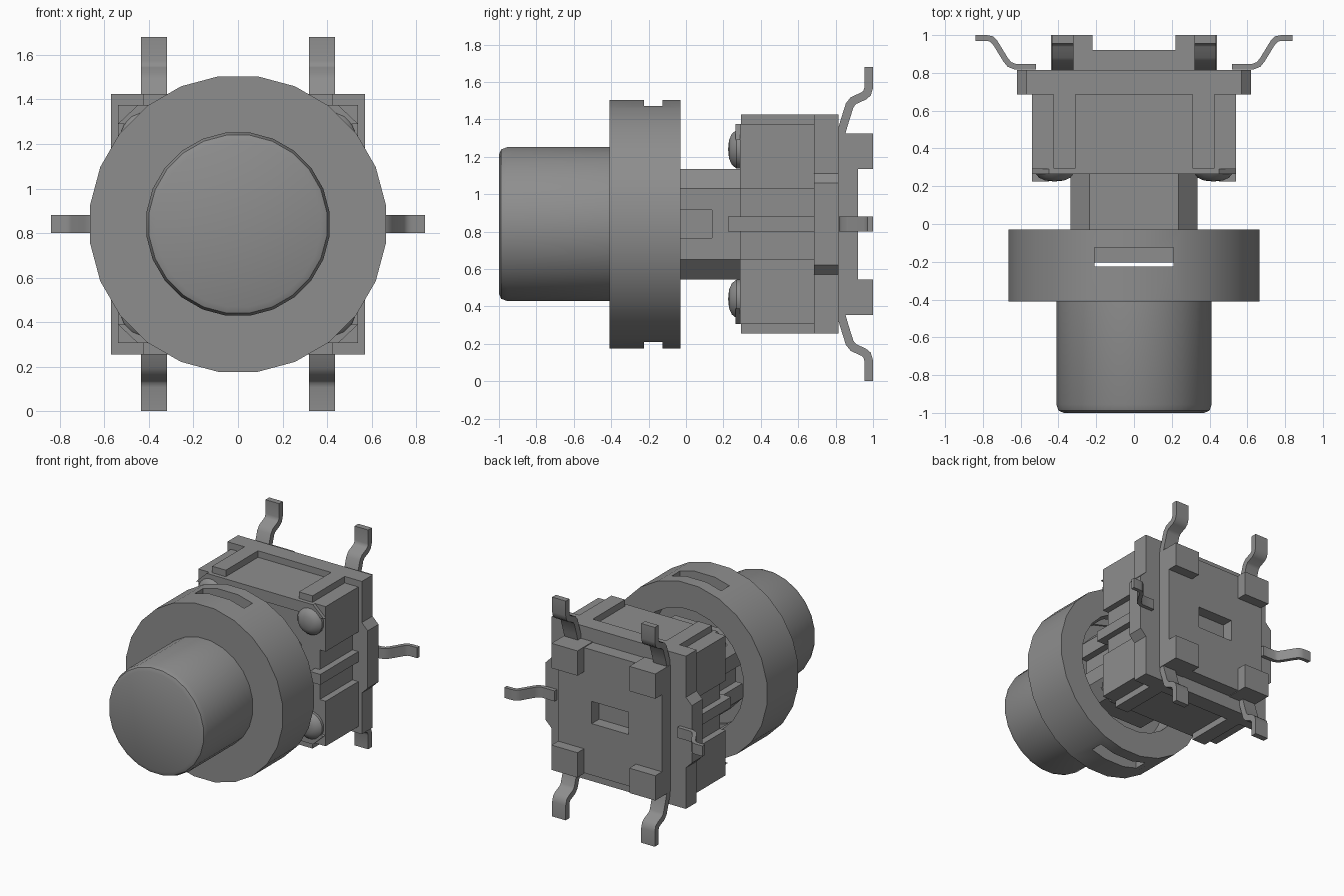
import bpy, bmesh, math
from mathutils import Vector

old = bpy.data.objects.get("Cube")
if old:
    bpy.data.objects.remove(old, do_unlink=True)

ZC = 0.84  # height of the button axis

grey = bpy.data.materials.new("plain_grey")
grey.use_nodes = True
grey.diffuse_color = (0.27, 0.27, 0.27, 1)
grey.node_tree.nodes["Principled BSDF"].inputs["Base Color"].default_value = (0.27, 0.27, 0.27, 1)


def finish(name, bm, smooth=False):
    bmesh.ops.recalc_face_normals(bm, faces=bm.faces)
    me = bpy.data.meshes.new(name)
    bm.to_mesh(me)
    bm.free()
    me.materials.append(grey)
    ob = bpy.data.objects.new(name, me)
    bpy.context.collection.objects.link(ob)
    if smooth:
        bpy.ops.object.select_all(action='DESELECT')
        ob.select_set(True)
        bpy.context.view_layer.objects.active = ob
        bpy.ops.object.shade_smooth_by_angle(angle=math.radians(35))
    return ob


def prism(name, pts, axis, a, b, smooth=False):
    """Extrude a 2D outline along an axis from a to b (the other axes stay in x, y, z order)."""
    bm = bmesh.new()
    rings = []
    for t in (a, b):
        ring = []
        for p in pts:
            co = list(p)
            co.insert(axis, t)
            ring.append(bm.verts.new(co))
        rings.append(ring)
        bm.faces.new(ring)
    for i in range(len(pts)):
        j = (i + 1) % len(pts)
        bm.faces.new((rings[0][i], rings[0][j], rings[1][j], rings[1][i]))
    return finish(name, bm, smooth)


def box(name, x0, x1, y0, y1, z0, z1):
    return prism(name, [(x0, y0), (x1, y0), (x1, y1), (x0, y1)], 2, z0, z1)


def lathe(name, profile, cx=0, cz=ZC, n=24):
    """Spin (radius, y) points around an axis along y."""
    bm = bmesh.new()
    rings = []
    for r, y in profile:
        if r == 0:
            rings.append([bm.verts.new((cx, y, cz))] * n)
            continue
        angles = [2 * math.pi * (i + 0.5) / n for i in range(n)]
        rings.append([bm.verts.new((cx + r * math.cos(a), y, cz + r * math.sin(a))) for a in angles])
    for p, q in zip(rings, rings[1:]):
        for i in range(n):
            j = (i + 1) % n
            bm.faces.new(list(dict.fromkeys((p[i], p[j], q[j], q[i]))))
    return finish(name, bm, True)


def strip(path, t):
    """Outline of a bent strip of thickness t along a 2D path."""
    p = [Vector(c) for c in path]
    left, right = [], []
    for i, c in enumerate(p):
        d1 = (c - p[i - 1]).normalized() if i else (p[1] - p[0]).normalized()
        d2 = (p[i + 1] - c).normalized() if i < len(p) - 1 else d1
        d = (d1 + d2).normalized()
        n = Vector((-d.y, d.x)) * (t / 2 / d.dot(d1))
        left.append(c + n)
        right.append(c - n)
    return [tuple(v) for v in left + right[::-1]]


def cut(target, cutter):
    cutter.hide_render = True
    cutter.display_type = 'WIRE'
    mod = target.modifiers.new("cut", 'BOOLEAN')
    mod.operation = 'DIFFERENCE'
    mod.solver = 'EXACT'
    mod.object = cutter
    bpy.context.view_layer.objects.active = target
    bpy.ops.object.modifier_apply(modifier=mod.name)
    bpy.data.objects.remove(cutter, do_unlink=True)


# Button cap with hollow collar, slotted above and below
cap = lathe("button_cap", [(0, -1), (0.375, -1), (0.403, -0.988), (0.415, -0.955), (0.415, -0.41),
                           (0.67, -0.41), (0.67, -0.03), (0.47, -0.03), (0.47, -0.24), (0, -0.24)])
cut(cap, box("slot_cutter", -0.21, 0.21, -0.225, -0.125, -0.2, 2))

# Octagonal plunger stem with a groove in each side
octagon = [(sx * x, ZC + sz * z) for sx, sz, x, z in
           [(1, 1, 0.335, 0.19), (1, 1, 0.235, 0.295), (-1, 1, 0.235, 0.295), (-1, 1, 0.335, 0.19),
            (-1, -1, 0.335, 0.19), (-1, -1, 0.235, 0.295), (1, -1, 0.235, 0.295), (1, -1, 0.335, 0.19)]]
stem = prism("plunger_stem", octagon, 1, -0.205, 0.32)
for s in (-1, 1):
    x0, x1 = sorted((s * 0.28, s * 0.4))
    cut(stem, box("groove_cutter", x0, x1, -0.3, 0.14, ZC - 0.075, ZC + 0.075))

# Housing with a recess in each side
housing = box("housing", -0.54, 0.54, 0.29, 0.69, ZC - 0.535, ZC + 0.535)
for s in (-1, 1):
    x0, x1 = sorted((s * 0.49, s * 0.7))
    cut(housing, box("recess_cutter", x0, x1, 0.2, 0.685, ZC - 0.19, ZC + 0.19))

# Base flange and back plate with a window
box("base_flange", -0.57, 0.57, 0.685, 0.815, ZC - 0.585, ZC + 0.585)
plate = box("back_plate", -0.44, 0.44, 0.81, 0.92, ZC - 0.48, ZC + 0.48)
cut(plate, box("window_cutter", -0.155, 0.155, 0.83, 1.1, ZC - 0.085, ZC + 0.085))

lead_path = [(0.825, 0.47), (0.845, 0.54), (0.875, 0.635), (0.895, 0.66), (0.95, 0.685),
             (0.968, 0.70), (0.977, 0.73), (0.977, 0.84)]
side_path = [(0.52, 0.833), (0.63, 0.833), (0.66, 0.845), (0.68, 0.87), (0.735, 0.96),
             (0.755, 0.98), (0.78, 0.985), (0.84, 0.985)]

for s, side in ((-1, "right"), (1, "left")):
    # Side rib, chamfered side bump and side terminal
    x0, x1 = sorted((s * 0.45, s * 0.54))
    box(side + "_rib", x0, x1, 0.225, 0.69, ZC - 0.04, ZC + 0.04)
    bump = [(s * 0.55, ZC - 0.27), (s * 0.57, ZC - 0.27), (s * 0.62, ZC - 0.22),
            (s * 0.62, ZC + 0.22), (s * 0.57, ZC + 0.27), (s * 0.55, ZC + 0.27)]
    prism(side + "_bump", bump, 1, 0.685, 0.815)
    outline = [(s * x, y) for x, y in strip(side_path, 0.03)]
    prism(side + "_terminal", outline, 2, ZC - 0.04, ZC + 0.04, True)

    for v, end in ((-1, "lower"), (1, "upper")):
        tag = end + "_" + side
        # Raised rail on the housing
        x0, x1 = sorted((s * 0.31, s * 0.425))
        z0, z1 = sorted((ZC + v * 0.53, ZC + v * 0.585))
        box(tag + "_rail", x0, x1, 0.295, 0.69, z0, z1)
        # Rear foot
        x0, x1 = sorted((s * 0.22, s * 0.44))
        z0, z1 = sorted((ZC + v * 0.295, ZC + v * 0.485))
        box(tag + "_foot", x0, x1, 0.81, 1.0, z0, z1)
        # Bent terminal
        outline = [(y, ZC + v * z) for y, z in strip(lead_path, 0.045)]
        x0, x1 = sorted((s * 0.32, s * 0.435))
        prism(tag + "_terminal", outline, 0, x0, x1, True)
        # Rivet head
        lathe(tag + "_rivet", [(0, 0.225), (0.05, 0.23), (0.085, 0.245), (0.105, 0.27),
                               (0.105, 0.3), (0, 0.3)], s * 0.42, ZC + v * 0.40, 16)

# Front lips of the housing with cut corners
for v, end in ((-1, "lower"), (1, "upper")):
    lip = [(-0.54, 0.45), (-0.45, 0.535), (0.45, 0.535), (0.54, 0.45), (0.47, 0.45), (-0.47, 0.45)]
    prism(end + "_front_lip", [(x, ZC + v * z) for x, z in lip], 1, 0.265, 0.3)
